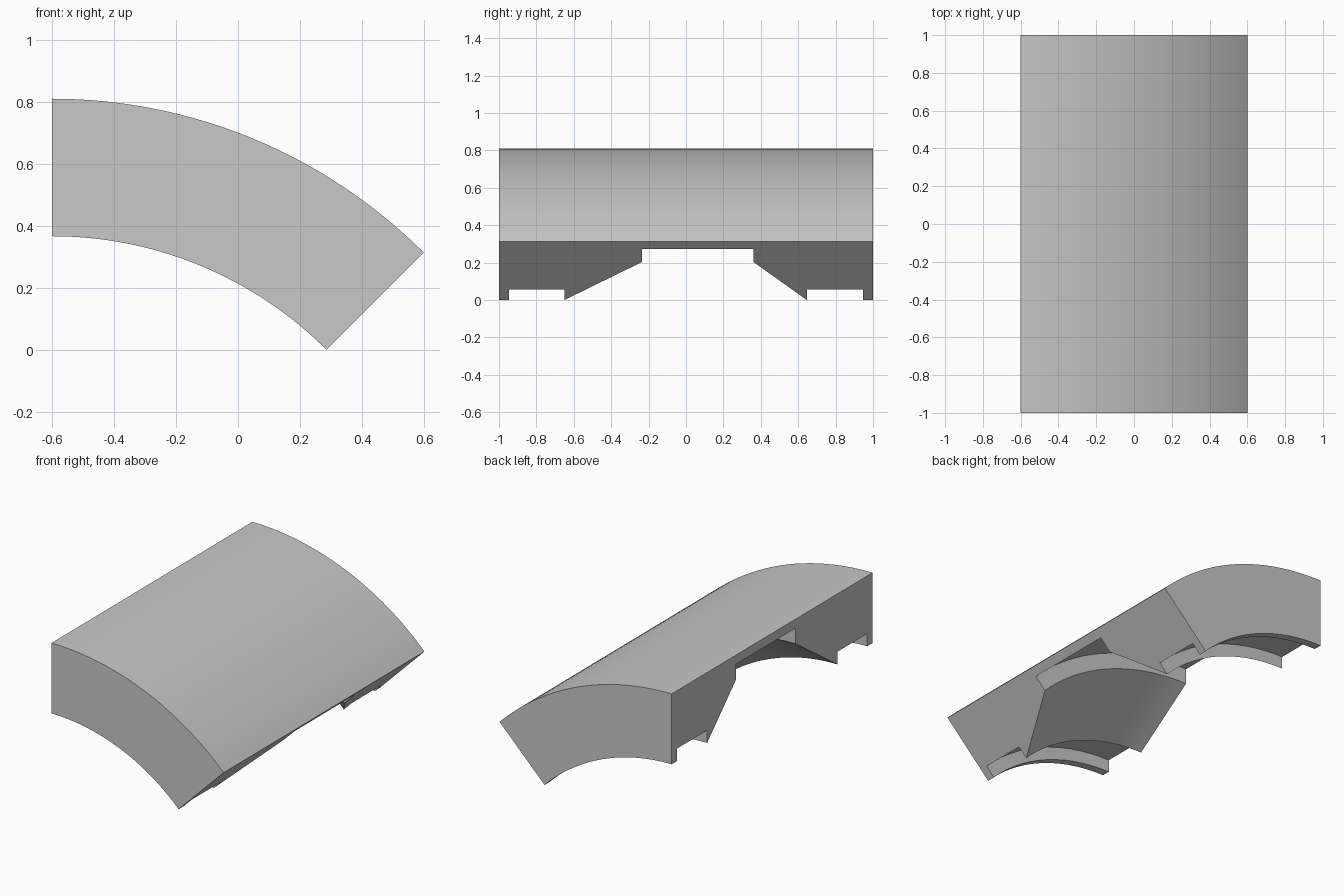
import bpy, bmesh
from math import radians, sin, cos

cube = bpy.data.objects.get("Cube")
if cube:
    bpy.data.objects.remove(cube, do_unlink=True)

# Radii of the vault section, measured from its turning axis
AXIS_X, AXIS_Z = -0.6, -0.886
OUTER, INNER = 1.697, 1.253
NOTCH, SLOPE_TOP, RECESS = 1.332, 1.54, 1.639
SWEEP, STEPS = radians(45), 32

# Cross-section as (y, radius), running along the underside
profile = [
    (-1, OUTER), (-1, INNER),
    (-0.947, INNER), (-0.947, NOTCH), (-0.65, NOTCH), (-0.65, INNER),
    (-0.236, SLOPE_TOP), (-0.236, RECESS), (0.361, RECESS), (0.361, SLOPE_TOP),
    (0.646, INNER), (0.646, NOTCH), (0.947, NOTCH), (0.947, INNER),
    (1, INNER), (1, OUTER),
]

grey = bpy.data.materials.new("light_grey")
grey.use_nodes = True
colour = (0.58, 0.58, 0.58, 1)
grey.diffuse_color = colour
grey.node_tree.nodes["Principled BSDF"].inputs["Base Color"].default_value = colour

# Sweep the cross-section around the axis
bm = bmesh.new()
rings = []
for i in range(STEPS + 1):
    a = SWEEP * i / STEPS
    rings.append([bm.verts.new((AXIS_X + r * sin(a), y, AXIS_Z + r * cos(a)))
                  for y, r in profile])
count = len(profile)
for near, far in zip(rings, rings[1:]):
    for j in range(count):
        k = (j + 1) % count
        bm.faces.new((near[j], near[k], far[k], far[j]))
bm.faces.new(rings[0])
bm.faces.new(rings[-1][::-1])
bmesh.ops.recalc_face_normals(bm, faces=bm.faces[:])

mesh = bpy.data.meshes.new("curved_vault_block")
bm.to_mesh(mesh)
bm.free()
mesh.materials.append(grey)
block = bpy.data.objects.new("curved_vault_block", mesh)
bpy.context.collection.objects.link(block)

# Smooth curve, sharp section edges
bpy.ops.object.select_all(action="DESELECT")
block.select_set(True)
bpy.context.view_layer.objects.active = block
bpy.ops.object.shade_smooth_by_angle(angle=radians(20))
